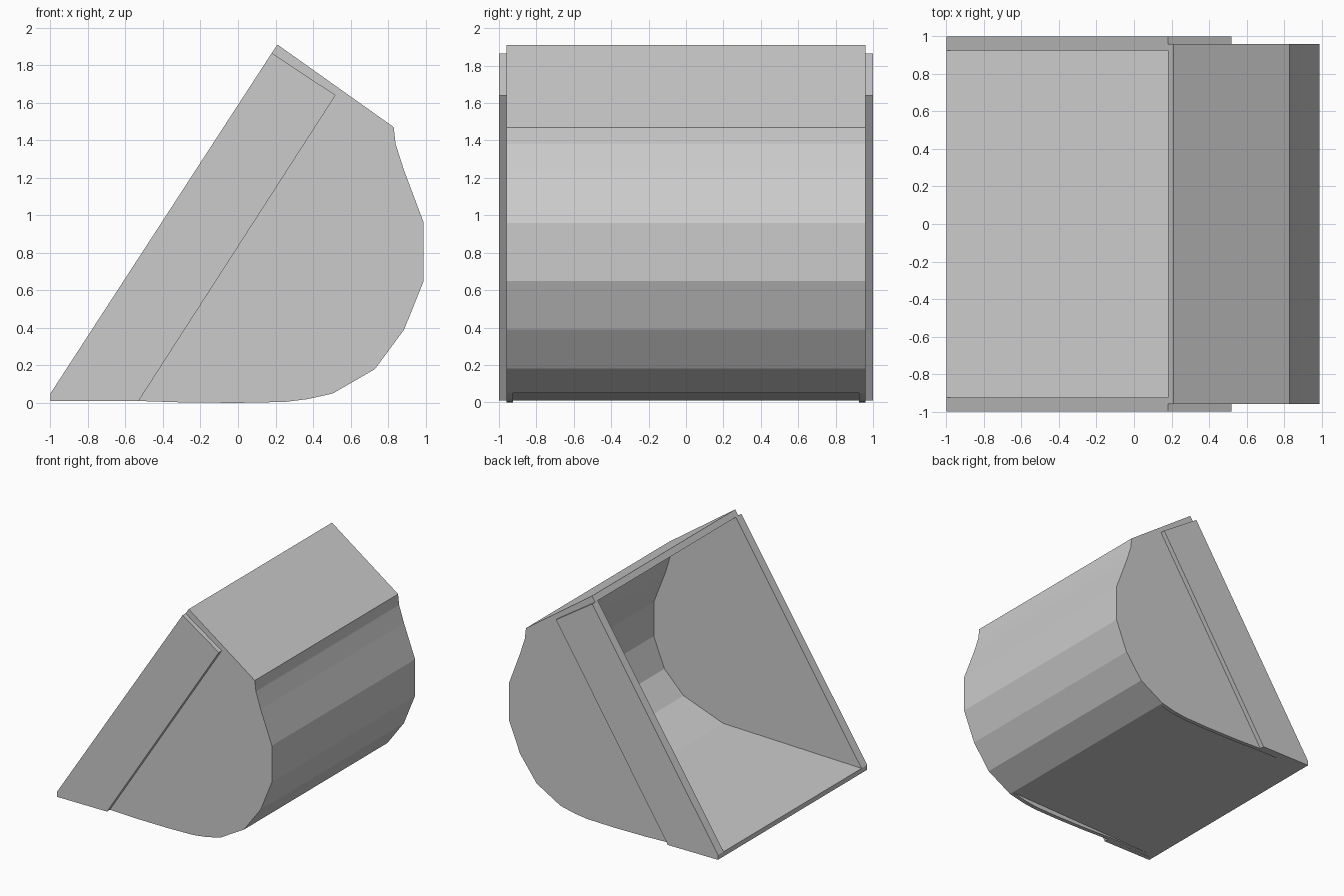
import bpy, bmesh

if "Cube" in bpy.data.objects:
    bpy.data.objects.remove(bpy.data.objects["Cube"])


def extrude_profile(name, pts, y0, y1):
    """Solid prism from an x/z outline, running from y0 to y1."""
    bm = bmesh.new()
    a = [bm.verts.new((x, y0, z)) for x, z in pts]
    b = [bm.verts.new((x, y1, z)) for x, z in pts]
    n = len(pts)
    bm.faces.new(a)
    bm.faces.new(b[::-1])
    for i in range(n):
        j = (i + 1) % n
        bm.faces.new((a[i], b[i], b[j], a[j]))
    bmesh.ops.recalc_face_normals(bm, faces=bm.faces)
    me = bpy.data.meshes.new(name)
    bm.to_mesh(me)
    bm.free()
    ob = bpy.data.objects.new(name, me)
    bpy.context.collection.objects.link(ob)
    return ob


# Outer and inner outlines of the bent scoop sheet
outer = [(-1, 0.01), (0.505, 0.05), (0.73, 0.18), (0.885, 0.39), (0.99, 0.65),
         (0.99, 0.96), (0.885, 1.24), (0.84, 1.38), (0.83, 1.47), (0.21, 1.91)]
inner = [(0.18, 1.865), (0.785, 1.437), (0.795, 1.37), (0.84, 1.22),
         (0.95, 0.94), (0.95, 0.65), (0.85, 0.40), (0.67, 0.22),
         (0.30, 0.085), (-1, 0.05)]
extrude_profile("scoop_shell", outer + inner, -0.96, 0.96)

# Side walls: inner outline closed below by a belly that hangs under the floor
belly = [(-1, 0.012), (-0.53, 0.01), (-0.28, 0.002), (0.0, 0.0), (0.25, 0.005),
         (0.37, 0.02), (0.505, 0.05), (0.71, 0.18)]
wall = belly + [(0.865, 0.39), (0.97, 0.65), (0.97, 0.95), (0.86, 1.23),
                (0.815, 1.375), (0.805, 1.423), (0.18, 1.865), (-1, 0.05)]

# Reinforcing plates along the open edge of each side
strip = [(-1, 0.01), (-0.53, 0.01), (0.52, 1.64), (0.18, 1.865), (-1, 0.05)]

for side, s in (("left", 1), ("right", -1)):
    extrude_profile(side + "_side_wall", wall, s * 0.925, s * 0.96)
    extrude_profile(side + "_edge_plate", strip, s * 0.96, s * 1.0)
